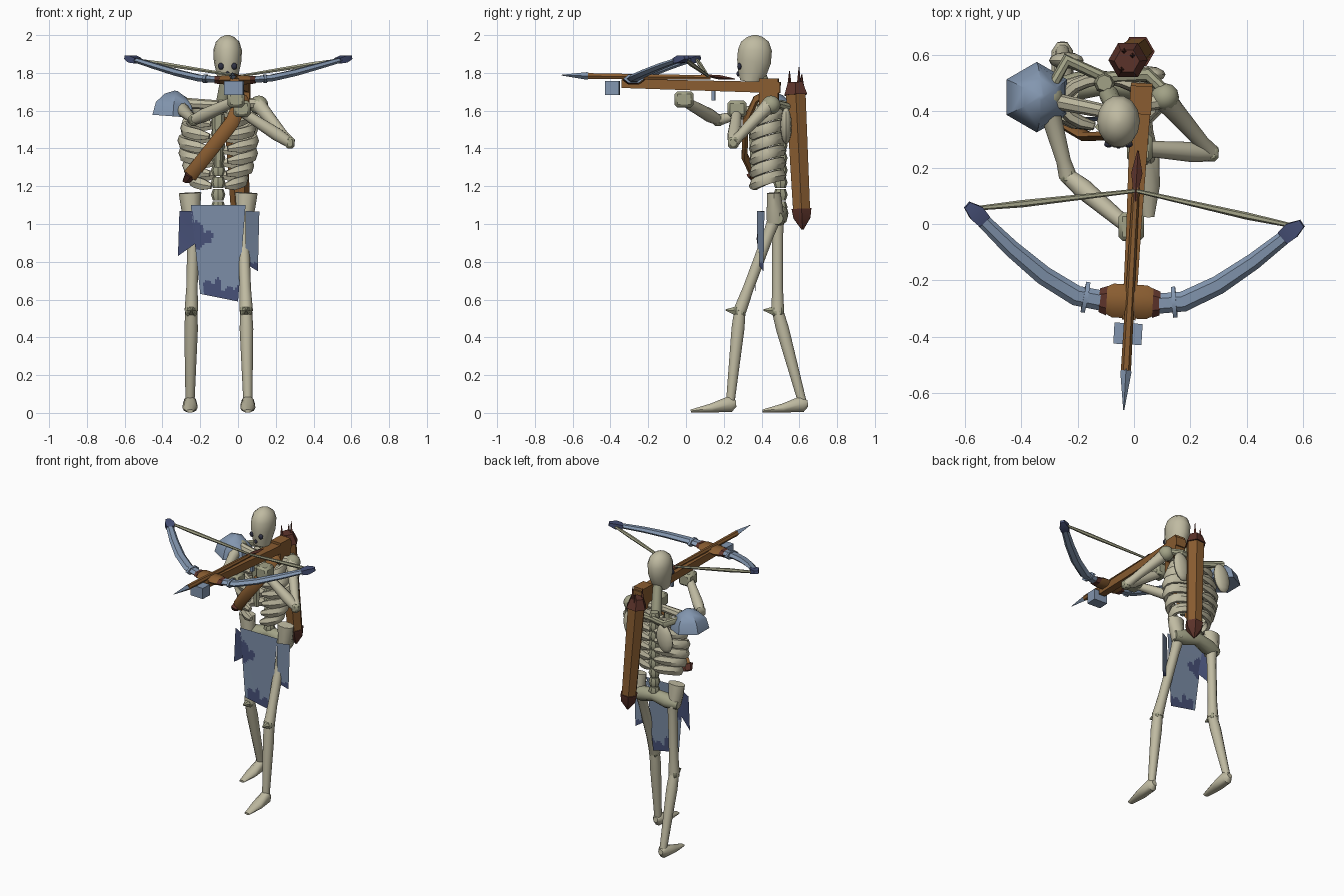
import bpy, bmesh, math
from mathutils import Vector, Matrix

if "Cube" in bpy.data.objects:
    bpy.data.objects.remove(bpy.data.objects["Cube"])


def material(name, r, g, b):
    lin = [(c / 255) ** 2.2 for c in (r, g, b)] + [1]
    m = bpy.data.materials.new(name)
    m.use_nodes = True
    m.diffuse_color = lin
    node = m.node_tree.nodes["Principled BSDF"]
    node.inputs["Base Color"].default_value = lin
    node.inputs["Roughness"].default_value = 0.9
    return m


BONE = material("pale bone", 190, 185, 160)
MOSS = material("mossy bone", 160, 160, 133)
STEEL = material("blue steel", 130, 149, 174)
CLOTH = material("blue cloth", 122, 139, 164)
NAVY = material("navy", 72, 81, 118)
WOOD = material("brown wood", 136, 93, 52)
DARK = material("dark red brown", 92, 54, 46)
SOCKET = material("socket black", 50, 52, 68)
AIM = Matrix.Rotation(-0.055, 4, "Z")   # slight turn of the whole crossbow


def finish(name, bm, mats, aim=False):
    bmesh.ops.recalc_face_normals(bm, faces=bm.faces)
    if aim:
        bm.transform(AIM)
    me = bpy.data.meshes.new(name)
    bm.to_mesh(me)
    bm.free()
    for m in mats:
        me.materials.append(m)
    for p in me.polygons:
        p.use_smooth = True
    me.set_sharp_from_angle(angle=math.radians(40))
    ob = bpy.data.objects.new(name, me)
    bpy.context.collection.objects.link(ob)
    return ob


def limb(name, pts, radii, mat, sides=10, phase=0.0, aim=False):
    """Closed tube through pts; each radius is a number or a (sideways, other) pair."""
    bm = bmesh.new()
    pts = [Vector(p) for p in pts]
    span = (pts[-1] - pts[0]).normalized()
    ref = Vector((0, 1, 0)) if abs(span.z) > 0.8 else Vector((0, 0, 1))
    rings = []
    for i, p in enumerate(pts):
        t = (pts[min(i + 1, len(pts) - 1)] - pts[max(i - 1, 0)]).normalized()
        u = t.cross(ref).normalized()
        v = u.cross(t)
        r = radii[i] if isinstance(radii[i], tuple) else (radii[i], radii[i])
        angles = [phase + math.tau * k / sides for k in range(sides)]
        rings.append([bm.verts.new(p + u * r[0] * math.cos(a) + v * r[1] * math.sin(a)) for a in angles])
    for a, b in zip(rings, rings[1:]):
        for k in range(sides):
            n = (k + 1) % sides
            bm.faces.new((a[k], a[n], b[n], b[k]))
    bm.faces.new(rings[0])
    bm.faces.new(rings[-1])
    return finish(name, bm, [mat], aim)


def box(name, loc, size, mat, aim=False, bevel=0.0):
    bm = bmesh.new()
    bmesh.ops.create_cube(bm, size=1)
    bm.transform(Matrix.Translation(loc) @ Matrix.Diagonal((*size, 1)))
    if bevel:
        bmesh.ops.bevel(bm, geom=bm.edges[:], offset=bevel, segments=1, affect="EDGES")
    return finish(name, bm, [mat], aim)


def ball(name, loc, size, mat, tilt=0.0):
    bm = bmesh.new()
    bmesh.ops.create_uvsphere(bm, u_segments=12, v_segments=8, radius=1)
    bm.transform(Matrix.Translation(loc) @ Matrix.Rotation(tilt, 4, "Y") @ Matrix.Diagonal((*size, 1)))
    return finish(name, bm, [mat])


def sheet(name, corners, nu, nv, stained):
    """Cloth between top left, top right, bottom right, bottom left; stained(u, v) picks navy."""
    bm = bmesh.new()
    tl, tr, br, bl = [Vector(c) for c in corners]
    grid = [[bm.verts.new(tl.lerp(tr, i / nu).lerp(bl.lerp(br, i / nu), j / nv))
             for i in range(nu + 1)] for j in range(nv + 1)]
    for j in range(nv):
        for i in range(nu):
            f = bm.faces.new((grid[j][i], grid[j + 1][i], grid[j + 1][i + 1], grid[j][i + 1]))
            f.material_index = int(stained((i + 0.5) / nu, (j + 0.5) / nv))
    bmesh.ops.solidify(bm, geom=bm.faces[:], thickness=0.014)
    return finish(name, bm, [CLOTH, NAVY])


# Skull with sockets and neck
head = Vector((-0.055, 0.36, 0))
limb("skull", [head + Vector((0, y, z)) for y, z in
               ((-0.02, 1.75), (-0.01, 1.80), (0, 1.86), (0.005, 1.92), (0.005, 1.965), (0.005, 1.99), (0.005, 2.0))],
     [(0.05, 0.055), (0.06, 0.078), (0.073, 0.092), (0.076, 0.092), (0.062, 0.075), (0.035, 0.042), (0.01, 0.012)],
     BONE, 14)
for side, x in (("right", -0.09), ("left", -0.02)):
    ball(side + "_eye_socket", (x, 0.283, 1.835), (0.016, 0.012, 0.018), SOCKET)
ball("nose_socket", (-0.055, 0.277, 1.795), (0.01, 0.01, 0.014), SOCKET)
limb("neck", [(-0.09, 0.46, 1.60), (-0.06, 0.40, 1.78)], [0.035, 0.03], MOSS)

# Spine, breastbone and ribs
CX = -0.105
for i in range(9):
    z = 1.06 + i * 0.065
    limb("vertebra", [(CX, 0.50, z), (CX, 0.50, z + 0.03), (CX, 0.50, z + 0.06)], [0.028, 0.038, 0.028], MOSS, 8)
limb("breastbone", [(CX, 0.355, 1.30), (CX, 0.345, 1.58)], [(0.02, 0.015), (0.035, 0.02)], MOSS, 6)
for side in (-1, 1):
    for i, width in enumerate((0.14, 0.17, 0.19, 0.195, 0.18, 0.15)):
        z, path = 1.225 + i * 0.066, []
        for k in range(9):
            a = math.radians(85 - k * 20)
            path.append((CX + side * width * math.cos(a), 0.43 + 0.085 * math.sin(a),
                         z + 0.015 * math.cos(a) + 0.03 * math.sin(a)))
        limb("rib", path, [0.018] + [(0.022, 0.034)] * 7 + [0.016], BONE, 6)

# Shoulders
for name, x, end in (("right", -0.30, (-0.24, 0.58)), ("left", 0.11, (0.05, 0.53))):
    limb(name + "_collarbone", [(CX, 0.40, 1.63), (x, 0.44, 1.64)], [0.025, 0.03], BONE, 8)
    ball(name + "_shoulder", (x, 0.45, 1.63), (0.05, 0.05, 0.05), MOSS)
    ball(name + "_shoulder_blade", (*end, 1.52), (0.06, 0.03, 0.10), BONE, 0.2)
    limb(name + "_blade_bar", [(CX, 0.52, 1.60), (*end, 1.62), (x, 0.47, 1.64)], [0.02, 0.025, 0.02], MOSS, 8)
limb("shoulder_guard", [(-0.345, 0.45, 1.57), (-0.34, 0.45, 1.635), (-0.332, 0.45, 1.68), (-0.328, 0.45, 1.705)],
     [0.125, 0.11, 0.066, 0.01], STEEL, 6, math.pi / 2)

# Arms
for name, shoulder, elbow, hand in (
        ("right", (-0.31, 0.44, 1.62), (-0.235, 0.17, 1.55), (-0.02, -0.01, 1.65)),
        ("left", (0.11, 0.44, 1.63), (0.275, 0.25, 1.43), (0.01, 0.27, 1.60))):
    s, e, h = Vector(shoulder), Vector(elbow), Vector(hand)
    limb(name + "_upper_arm", [s, s.lerp(e, 0.2), s.lerp(e, 0.8), e], [0.042, 0.036, 0.026, 0.032], BONE)
    limb(name + "_forearm", [e, e.lerp(h, 0.25), h], [0.028, 0.036, 0.026], BONE)
    box(name + "_elbow", e, (0.05, 0.055, 0.06), MOSS, bevel=0.012)
    box(name + "_hand", h + Vector((0.01, 0, 0.01)), (0.09, 0.10, 0.085), MOSS, bevel=0.014)

# Pelvis
limb("pelvis", [(-0.28, 0.48, 1.03), (-0.2, 0.49, 1.04), (CX, 0.50, 1.06), (0.0, 0.49, 1.04), (0.07, 0.48, 1.03)],
     [0.035, 0.05, 0.042, 0.05, 0.035], MOSS)
for side, name in ((-1, "right"), (1, "left")):
    x = CX + side * 0.135
    limb(name + "_hip_wing", [(x, 0.475, 1.01), (x + side * 0.01, 0.47, 1.08), (x + side * 0.014, 0.465, 1.165)],
         [(0.04, 0.05), (0.05, 0.045), (0.06, 0.038)], BONE)

# Legs: the left one steps forward
for name, hip, knee, ankle in (
        ("right", (-0.235, 0.485, 1.02), (-0.247, 0.485, 0.54), (-0.254, 0.615, 0.06)),
        ("left", (0.025, 0.465, 1.02), (0.043, 0.285, 0.54), (0.052, 0.235, 0.06))):
    h, k, a = Vector(hip), Vector(knee), Vector(ankle)
    limb(name + "_thigh", [h, h.lerp(k, 0.15), h.lerp(k, 0.75), k], [0.036, 0.031, 0.03, 0.036], BONE)
    limb(name + "_shin", [k, k.lerp(a, 0.2), k.lerp(a, 0.8), a], [0.032, 0.036, 0.027, 0.024], BONE)
    box(name + "_knee", k, (0.06, 0.06, 0.055), MOSS, bevel=0.01)
    limb(name + "_kneecap_spike", [k - Vector((0, 0.02, 0)), k - Vector((0, 0.075, -0.005))],
         [0.028, 0.004], MOSS, 6)
    limb(name + "_foot", [(a.x, a.y + 0.03, 0.05), (a.x, a.y, 0.047), (a.x, a.y - 0.1, 0.026), (a.x, a.y - 0.21, 0.01)],
         [0.018, (0.038, 0.045), (0.04, 0.025), (0.02, 0.008)], BONE)


# Loincloth with ragged navy stains
def front_stain(u, v):
    ragged = 0.05 * math.sin(u * 23) + 0.04 * math.sin(v * 31 + u * 9)
    return math.hypot(u / 0.32, (v - 0.33) / 0.14) < 1 + ragged * 3 or (v > 0.86 + ragged and u > 0.08)


sheet("front_cloth", ((-0.25, 0.38, 1.10), (0.04, 0.38, 1.10), (0.0, 0.365, 0.59), (-0.20, 0.365, 0.63)),
      20, 36, front_stain)
sheet("left_cloth", ((0.04, 0.375, 1.07), (0.113, 0.415, 1.065), (0.105, 0.41, 0.75), (0.04, 0.38, 0.79)),
      6, 24, lambda u, v: v > 0.97 - 0.12 * u)
sheet("right_cloth", ((-0.31, 0.415, 1.07), (-0.24, 0.375, 1.07), (-0.22, 0.375, 0.90), (-0.318, 0.41, 0.83)),
      2, 4, lambda u, v: True)

# Chest strap
limb("chest_strap", [(0.03, 0.48, 1.72), (0.02, 0.37, 1.66), (-0.03, 0.315, 1.54), (-0.17, 0.31, 1.36), (-0.255, 0.36, 1.255)],
     [(0.035, 0.015)] + [(0.038, 0.018)] * 4, WOOD, 6)
limb("strap_end", [(-0.25, 0.355, 1.262), (-0.275, 0.375, 1.225)], [(0.045, 0.025), (0.03, 0.015)], DARK, 6)

# Quiver with caps and arrow points
top, low = Vector((-0.025, 0.578, 1.75)), Vector((0.02, 0.617, 0.97))
limb("quiver", [top.lerp(low, 0.08), top.lerp(low, 0.87)], [0.06, 0.052], WOOD, 6)
limb("quiver_top_cap", [top, top.lerp(low, 0.085)], [0.045, 0.07], DARK, 6)
limb("quiver_bottom_cap", [top.lerp(low, 0.86), top.lerp(low, 0.92), low], [0.06, 0.052, 0.006], DARK, 6)
for dx, dy, z in ((-0.02, -0.03, 1.81), (0.02, 0.02, 1.83), (-0.01, 0.035, 1.795)):
    p = Vector((top.x + dx, top.y + dy, 1.73))
    limb("arrow_point", [p, (p.x, p.y, z)], [0.012, 0.002], DARK, 4)

# Crossbow body
Q = math.pi / 4
limb("stock", [(0.0, -0.34, 1.745), (0.0, 0.0, 1.735), (0.0, 0.50, 1.722)],
     [(0.033, 0.035), (0.038, 0.037), (0.054, 0.042)], WOOD, 4, Q, True)
box("stock_butt", (0.0, 0.44, 1.695), (0.078, 0.10, 0.15), WOOD, True)
box("trigger", (0.0, 0.145, 1.68), (0.02, 0.02, 0.05), STEEL, True)
limb("bow_mount", [(-0.09, -0.275, 1.763), (-0.06, -0.275, 1.763), (0.06, -0.275, 1.763), (0.09, -0.275, 1.763)],
     [(0.045, 0.022), (0.06, 0.027), (0.06, 0.027), (0.045, 0.022)], WOOD, 6, 0, True)
box("stirrup", (0.0, -0.39, 1.72), (0.10, 0.075, 0.075), STEEL, True)

# Bow arms, clips, tips and string
for s in (-1, 1):
    limb("bow_arm", [(s * x, y, z) for x, y, z in ((0.08, -0.28, 1.763), (0.19, -0.265, 1.772), (0.31, -0.2, 1.80),
                                                   (0.43, -0.11, 1.835), (0.555, 0.0, 1.872))],
         [(0.036, 0.02), (0.036, 0.02), (0.034, 0.019), (0.03, 0.017), (0.024, 0.014)], STEEL, 6, 0, True)
    limb("bow_mount_cap", [(s * 0.082, -0.277, 1.763), (s * 0.108, -0.277, 1.763)],
         [(0.052, 0.025), (0.042, 0.022)], DARK, 6, 0, True)
    limb("bow_clip", [(s * 0.15, -0.27, 1.768), (s * 0.165, -0.268, 1.769)], [(0.055, 0.026)] * 2, STEEL, 6, 0, True)
    limb("bow_tip", [(s * 0.53, -0.02, 1.864), (s * 0.56, 0.008, 1.873), (s * 0.595, 0.035, 1.883)],
         [(0.036, 0.02), (0.042, 0.026), (0.02, 0.014)], NAVY, 4, Q, True)
    limb("bow_string", [(s * 0.56, 0.025, 1.872), (s * 0.4, 0.05, 1.847), (0.0, 0.118, 1.783)],
         [0.008, 0.013, 0.007], MOSS, 6, 0, True)

# Loaded bolt
limb("bolt_shaft", [(0, 0.13, 1.776), (0, -0.52, 1.783)], [0.013, 0.018], WOOD, 6, 0, True)
limb("bolt_head", [(0, -0.505, 1.783), (0, -0.525, 1.784), (0, -0.66, 1.788)], [0.012, 0.02, 0.002], STEEL, 4, 0, True)
limb("bolt_feather", [(0, 0.26, 1.767), (0, 0.18, 1.776), (0, 0.08, 1.79)],
     [0.003, (0.02, 0.012), 0.003], DARK, 4, 0, True)
